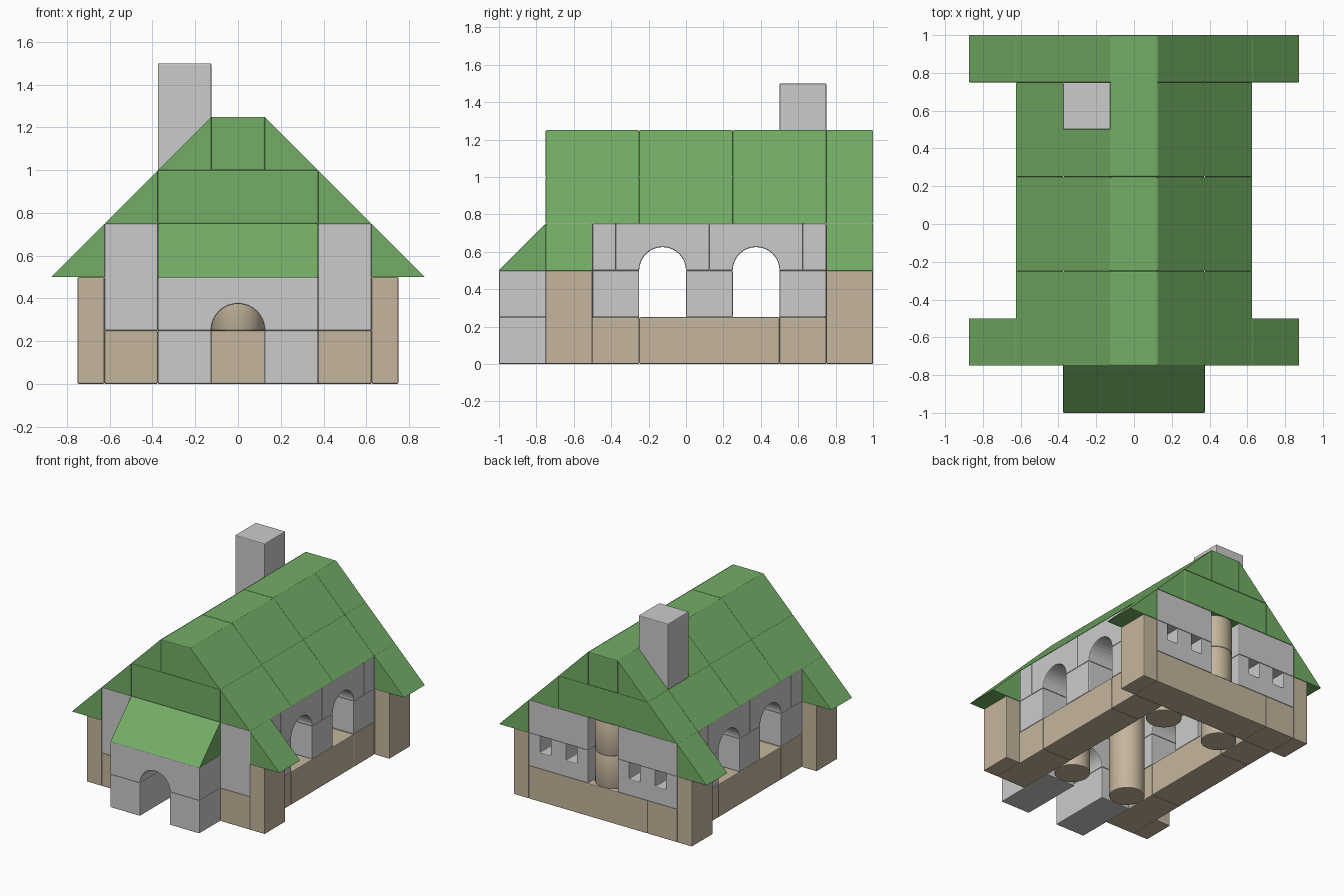
import bpy, bmesh, math

if "Cube" in bpy.data.objects:
    bpy.data.objects.remove(bpy.data.objects["Cube"])


def material(name, color):
    m = bpy.data.materials.new(name)
    m.diffuse_color = (*color, 1)
    m.use_nodes = True
    m.node_tree.nodes["Principled BSDF"].inputs["Base Color"].default_value = m.diffuse_color
    return m


GREEN = material("roof_green", (0.17, 0.42, 0.13))
BEIGE = material("sandstone", (0.56, 0.47, 0.34))
GREY = None


def finish(name, bm, mat, bevel=0.006):
    bmesh.ops.recalc_face_normals(bm, faces=bm.faces)
    me = bpy.data.meshes.new(name)
    bm.to_mesh(me)
    bm.free()
    ob = bpy.data.objects.new(name, me)
    bpy.context.collection.objects.link(ob)
    if mat:
        me.materials.append(mat)
    if bevel:
        b = ob.modifiers.new("soft_edges", 'BEVEL')
        b.width = bevel
        b.segments = 2
        b.limit_method = 'ANGLE'
        b.angle_limit = math.radians(40)
    return ob


def prism(name, profile, axis, a, b, mat=GREY, bevel=0.006):
    """Extrude a (u, z) profile along x or y from a to b."""
    bm = bmesh.new()
    put = (lambda u, z, d: (u, d, z)) if axis == 'y' else (lambda u, z, d: (d, u, z))
    ends = [[bm.verts.new(put(u, z, d)) for u, z in profile] for d in (a, b)]
    for ring in ends:
        bm.faces.new(ring)
    n = len(profile)
    for i in range(n):
        j = (i + 1) % n
        bm.faces.new((ends[0][i], ends[0][j], ends[1][j], ends[1][i]))
    return finish(name, bm, mat, bevel)


def block(name, x, y, z, mat=GREY):
    prof = [(x[0], z[0]), (x[1], z[0]), (x[1], z[1]), (x[0], z[1])]
    return prism(name, prof, 'y', y[0], y[1], mat)


def column(name, x, y, z0, z1, mat=BEIGE):
    bm = bmesh.new()
    bmesh.ops.create_cone(bm, cap_ends=True, segments=32, radius1=0.125, radius2=0.125, depth=z1 - z0)
    bmesh.ops.translate(bm, verts=bm.verts, vec=(x, y, (z0 + z1) / 2))
    for f in bm.faces:
        f.smooth = len(f.verts) == 4
    return finish(name, bm, mat)


def arch(name, c, half, z, axis, a, b):
    """Rectangular block 0.25 high with a semicircular opening."""
    arc = [(c - 0.125 * math.cos(math.pi * i / 16), z + 0.125 * math.sin(math.pi * i / 16)) for i in range(17)]
    prof = [(c - half, z)] + arc + [(c + half, z), (c + half, z + 0.25), (c - half, z + 0.25)]
    return prism(name, prof, axis, a, b)


def span(s, a, b):
    return tuple(sorted((s * a, s * b)))


for s, side in ((-1, "left"), (1, "right")):
    wall = span(s, 0.375, 0.625)
    # corner posts
    for y in (-0.75, 0.75):
        block(f"corner_post_{side}", span(s, 0.625, 0.75), (y, y + 0.25), (0, 0.5), BEIGE)
    # side wall plinth
    for y in ((-0.75, -0.25), (-0.25, 0.5), (0.5, 0.75)):
        block(f"plinth_{side}", wall, y, (0, 0.25), BEIGE)
    # window piers, arches and end fillers
    for y in (-0.5, 0, 0.5):
        block(f"window_pier_{side}", wall, (y, y + 0.25), (0.25, 0.5))
    for c in (-0.125, 0.375):
        arch(f"window_arch_{side}", c, 0.25, 0.5, 'x', *wall)
    for y in ((-0.5, -0.375), (0.625, 0.75)):
        block(f"wall_filler_{side}", wall, y, (0.5, 0.75))
    # front wall and porch legs
    block(f"front_wall_{side}", wall, (-0.75, -0.5), (0.25, 0.75))
    block(f"porch_leg_{side}", span(s, 0.125, 0.375), (-1, -0.5), (0, 0.25))
    # back wall: notched window block with a plain block on top
    prof = [(0.125, 0.25), (0.625, 0.25), (0.625, 0.5)]
    for c in (0.485, 0.265):
        prof += [(c + 0.045, 0.5), (c + 0.045, 0.375), (c - 0.045, 0.375), (c - 0.045, 0.5)]
    prof.append((0.125, 0.5))
    prism(f"back_window_{side}", [(s * u, z) for u, z in prof], 'y', 0.75, 1.0)
    block(f"back_wall_{side}", span(s, 0.125, 0.625), (0.75, 1.0), (0.5, 0.75))
    # inner columns
    for y in (-0.375, 0.625):
        column(f"inner_column_{side}", s * 0.25, y, 0, 0.75)
    # roof slopes and eaves
    for y0, y1 in ((-0.75, -0.25), (-0.25, 0.25), (0.25, 0.75), (0.75, 1.0)):
        for x, z in ((0.125, 1.0), (0.375, 0.75)):
            tri = [(s * x, z), (s * (x + 0.25), z), (s * x, z + 0.25)]
            prism(f"roof_slope_{side}", tri, 'y', y0, y1, GREEN, 0.002)
    for y in (-0.75, 0.75):
        tri = [(s * 0.625, 0.5), (s * 0.875, 0.5), (s * 0.625, 0.75)]
        prism(f"eave_{side}", tri, 'y', y, y + 0.25, GREEN, 0.002)

# back plinth and centre column
block("back_plinth_long", (-0.375, 0.625), (0.75, 1), (0, 0.25), BEIGE)
block("back_plinth_short", (-0.625, -0.375), (0.75, 1), (0, 0.25), BEIGE)
column("back_column_lower", 0, 0.875, 0.25, 0.5)
column("back_column_upper", 0, 0.875, 0.5, 0.75)

# porch arch and roof
arch("porch_arch", 0, 0.375, 0.25, 'y', -1, -0.5)
prism("porch_roof", [(-1, 0.5), (-0.75, 0.5), (-0.75, 0.75)], 'x', -0.375, 0.375, GREEN, 0.002)
block("porch_lintel", (-0.375, 0.375), (-0.75, -0.5), (0.5, 0.75), GREEN)

# roof core and ridge
for y in ((-0.75, -0.25), (-0.25, 0.25), (0.25, 0.75), (0.75, 1.0)):
    block("roof_core", (-0.375, 0.375), y, (0.75, 1.0), GREEN)
for y in ((-0.75, -0.25), (-0.25, 0.25), (0.25, 1.0)):
    block("roof_ridge", (-0.125, 0.125), y, (1.0, 1.25), GREEN)

# chimney
block("chimney", (-0.375, -0.125), (0.5, 0.75), (1.0, 1.5))
